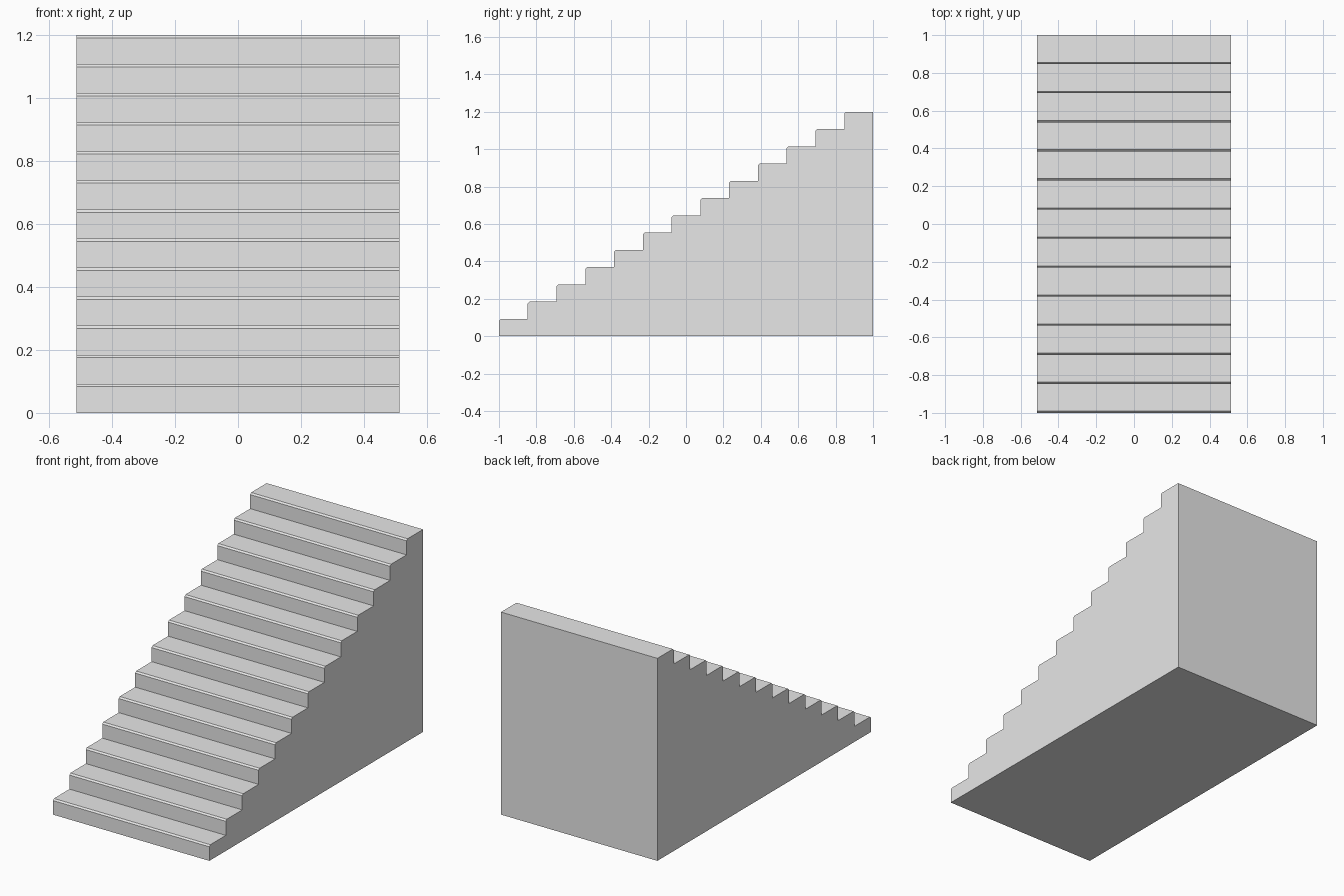
import bpy
import bmesh

STEPS = 13
LENGTH, HEIGHT, WIDTH = 2.0, 1.2, 1.025
RUN, RISE = LENGTH / STEPS, HEIGHT / STEPS
CHAMFER = 0.009

cube = bpy.data.objects.get("Cube")
if cube:
    bpy.data.objects.remove(cube, do_unlink=True)

# Plain grey material
grey = bpy.data.materials.new("light grey")
grey.use_nodes = True
colour = (0.8, 0.8, 0.8, 1)
grey.diffuse_color = colour
grey.node_tree.nodes["Principled BSDF"].inputs["Base Color"].default_value = colour

# Side profile (y, z): each step is a riser, a chamfered nosing and a tread
profile = [(-LENGTH / 2, 0)]
for i in range(STEPS):
    y, top = -LENGTH / 2 + i * RUN, (i + 1) * RISE
    profile += [(y, top - CHAMFER), (y + CHAMFER, top), (y + RUN, top)]
profile.append((LENGTH / 2, 0))

# Extrude the profile across the full width
bm = bmesh.new()
side = bm.faces.new([bm.verts.new((-WIDTH / 2, y, z)) for y, z in profile])
extruded = bmesh.ops.extrude_face_region(bm, geom=[side])["geom"]
moved = [v for v in extruded if isinstance(v, bmesh.types.BMVert)]
bmesh.ops.translate(bm, verts=moved, vec=(WIDTH, 0, 0))
bmesh.ops.recalc_face_normals(bm, faces=bm.faces)

mesh = bpy.data.meshes.new("staircase")
bm.to_mesh(mesh)
bm.free()
mesh.materials.append(grey)
staircase = bpy.data.objects.new("staircase", mesh)
bpy.context.collection.objects.link(staircase)
